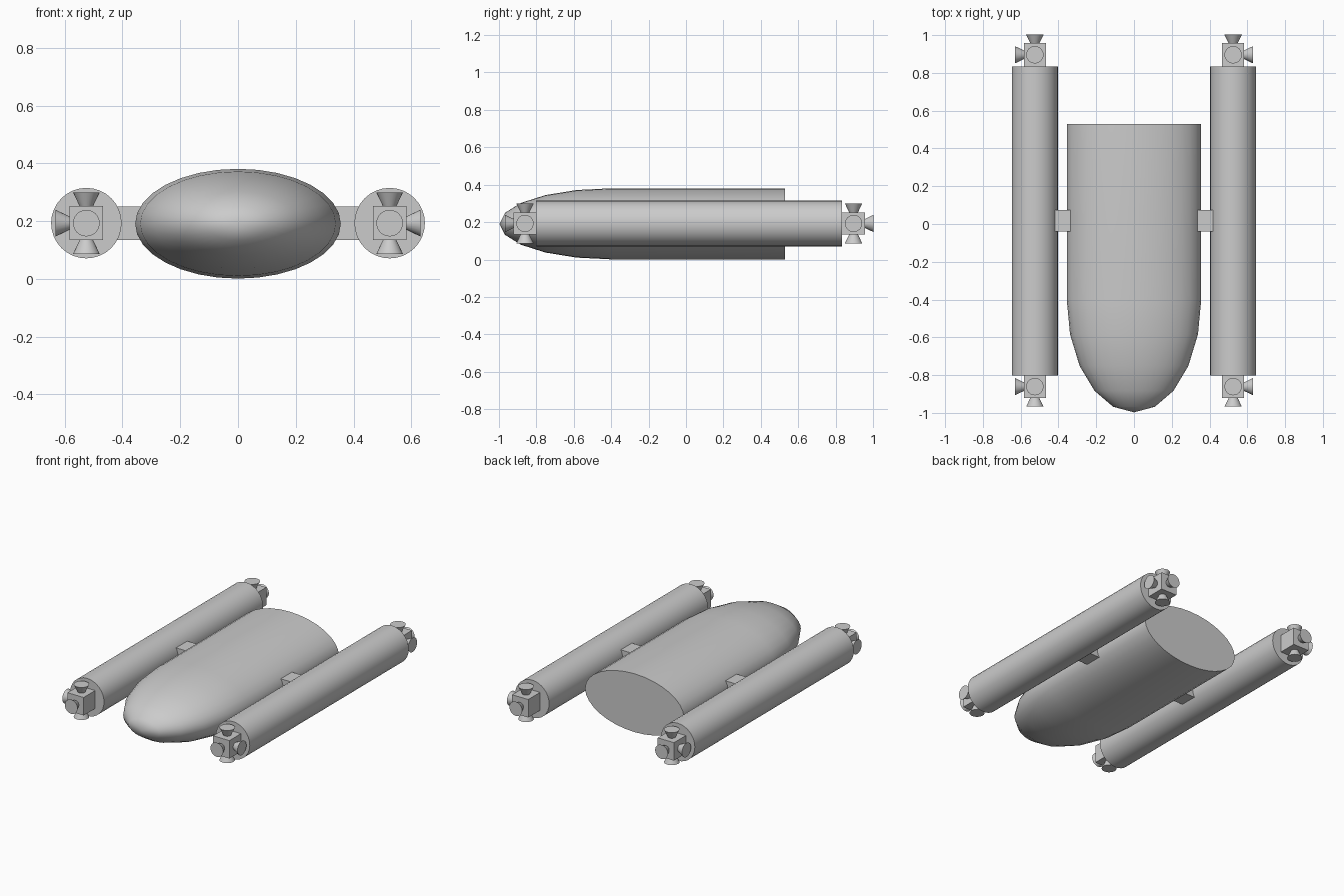
import bpy, bmesh, math
from mathutils import Vector, Matrix

if "Cube" in bpy.data.objects:
    bpy.data.objects.remove(bpy.data.objects["Cube"])

ZC = 0.191      # height of the common axis
POD_X = 0.525   # sideways offset of the pods


def finish(bm, name, smooth=True):
    bmesh.ops.recalc_face_normals(bm, faces=bm.faces)
    me = bpy.data.meshes.new(name)
    bm.to_mesh(me)
    bm.free()
    ob = bpy.data.objects.new(name, me)
    bpy.context.collection.objects.link(ob)
    if smooth:
        bpy.ops.object.select_all(action='DESELECT')
        ob.select_set(True)
        bpy.context.view_layer.objects.active = ob
        bpy.ops.object.shade_smooth_by_angle(angle=math.radians(35))
    return ob


def cone(name, start, direction, length, r1, r2, segs):
    """Capped cone or cylinder running from start along direction."""
    bm = bmesh.new()
    d = Vector(direction)
    rot = d.to_track_quat('Z', 'Y').to_matrix().to_4x4()
    mid = Vector(start) + d * length / 2
    bmesh.ops.create_cone(bm, cap_ends=True, segments=segs, radius1=r1, radius2=r2,
                          depth=length, matrix=Matrix.Translation(mid) @ rot)
    return finish(bm, name)


def box(name, center, size):
    bm = bmesh.new()
    bmesh.ops.create_cube(bm, size=1, matrix=Matrix.Translation(center) @ Matrix.Diagonal((*size, 1)))
    return finish(bm, name, False)


# Hull: elliptical tube with a flat stern and a rounded nose
SEGS = 32
profile = [(0.53, 1.0), (-0.40, 1.0)]
profile += [(-0.40 - 0.597 * math.sin(math.radians(a)), math.cos(math.radians(a)))
            for a in (18, 36, 54, 72)]
bm = bmesh.new()
rings = []
for y, s in profile:
    rings.append([bm.verts.new((0.356 * s * math.cos(t), y, ZC + 0.19 * s * math.sin(t)))
                  for t in (2 * math.pi * i / SEGS for i in range(SEGS))])
tip = bm.verts.new((0, -0.997, ZC))
bm.faces.new(rings[0])
for a, b in zip(rings, rings[1:]):
    for i in range(SEGS):
        j = (i + 1) % SEGS
        bm.faces.new((a[i], a[j], b[j], b[i]))
for i in range(SEGS):
    bm.faces.new((rings[-1][i], rings[-1][(i + 1) % SEGS], tip))
finish(bm, "hull")

for side, label in ((-1, "left"), (1, "right")):
    x = side * POD_X
    # Side pod and the strut joining it to the hull
    cone(f"{label}_pod", (x, -0.803, ZC + 0.002), (0, 1, 0), 1.636, 0.122, 0.122, 32)
    box(f"{label}_strut", (side * 0.38, 0.017, ZC + 0.002), (0.10, 0.115, 0.116))
    # Thruster block at each pod end with four flared nozzles
    for end, y, where in ((-1, -0.861, "front"), (1, 0.896, "rear")):
        c = Vector((x, y, ZC + 0.002))
        box(f"{label}_{where}_thruster_block", c, (0.117, 0.122, 0.117))
        dirs = ((0, 0, 1), (0, 0, -1), (side, 0, 0), (0, end, 0))
        for n, d in enumerate(dirs):
            cone(f"{label}_{where}_nozzle_{n + 1}", c + Vector(d) * 0.056, d,
                 0.050, 0.022, 0.046, 24)
